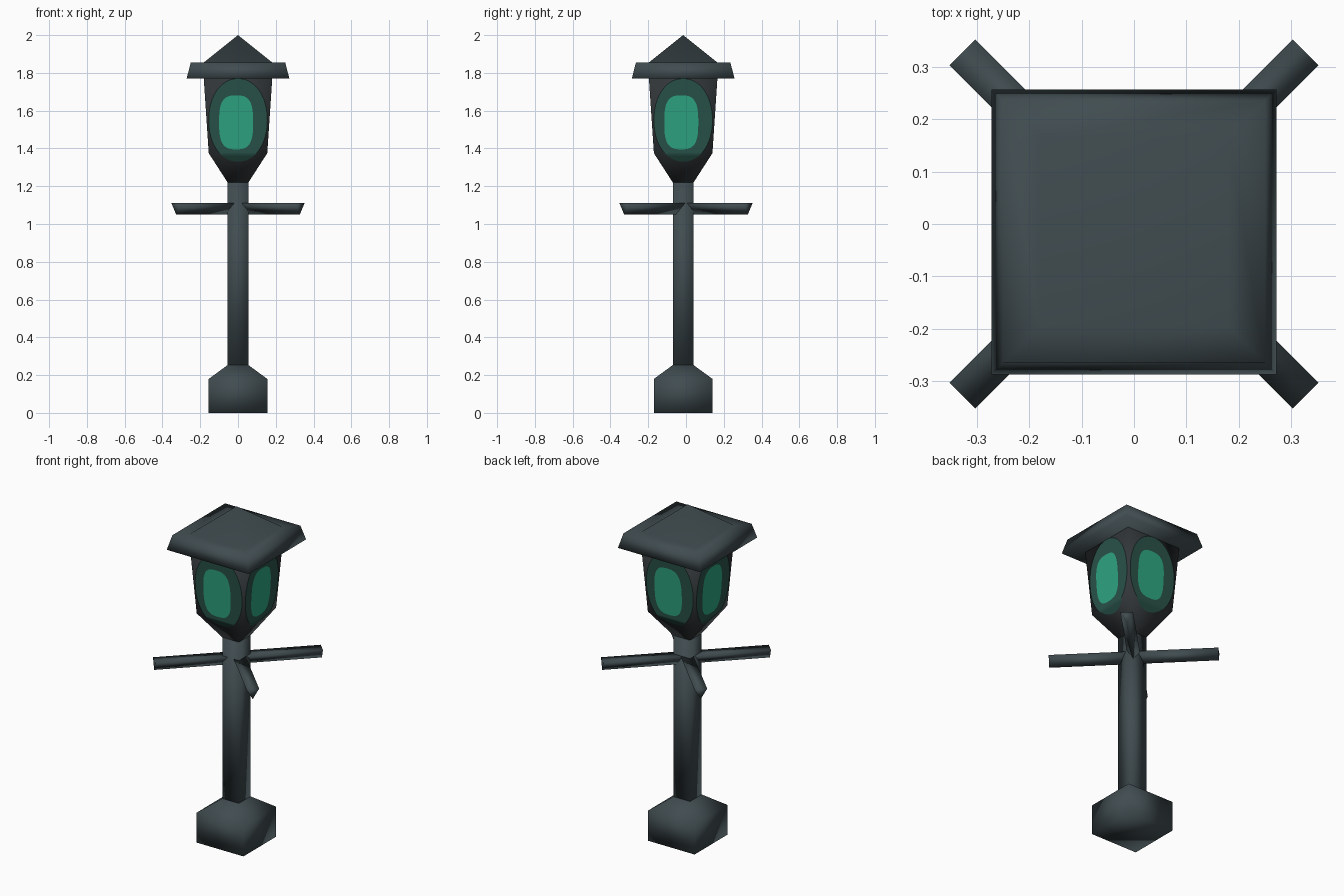
import bpy
import math

if "Cube" in bpy.data.objects:
    bpy.data.objects.remove(bpy.data.objects["Cube"])

CY = -0.015  # the post sits slightly forward of the arms


def material(name, rgb):
    m = bpy.data.materials.new(name)
    m.diffuse_color = (*rgb, 1)
    m.use_nodes = True
    m.node_tree.nodes["Principled BSDF"].inputs["Base Color"].default_value = m.diffuse_color
    return m


IRON = material("dark slate iron", (0.052, 0.073, 0.081))
FRAME = material("charcoal lantern frame", (0.032, 0.038, 0.041))
RIM = material("dim green glass", (0.022, 0.085, 0.066))
GLOW = material("bright green glow", (0.027, 0.38, 0.22))


def make(name, verts, faces, mat, smooth=True):
    me = bpy.data.meshes.new(name)
    me.from_pydata(verts, [], faces)
    me.materials.append(mat)
    for p in me.polygons:
        p.use_smooth = smooth
    ob = bpy.data.objects.new(name, me)
    bpy.context.collection.objects.link(ob)
    return ob


def square_loft(name, profile, mat):
    """Stack of square rings given as (half width, height); half width 0 is a tip."""
    verts, faces, last = [], [], None
    for r, z in profile:
        start = len(verts)
        if r == 0:
            verts.append((0, CY, z))
            ring = [start] * 4
        else:
            verts += [(sx * r, CY + sy * r, z)
                      for sx, sy in ((-1, -1), (1, -1), (1, 1), (-1, 1))]
            ring = list(range(start, start + 4))
        if last is None:
            faces.append(ring[::-1])
        else:
            for i in range(4):
                j = (i + 1) % 4
                f = [last[i], last[j], ring[j], ring[i]]
                faces.append(f[:3] if r == 0 else f)
        last = ring
    if profile[-1][0]:
        faces.append(last)
    return make(name, verts, faces, mat)


# Post, from the ground up
square_loft("base", [(0.155, 0), (0.155, 0.18), (0.055, 0.253)], IRON)
square_loft("pole", [(0.055, 0.24), (0.055, 1.225)], IRON)
WALL = [(0.055, 1.22), (0.155, 1.375), (0.182, 1.78)]
square_loft("lantern_body", WALL, FRAME)
square_loft("roof", [(0.272, 1.77), (0.25, 1.855), (0.18, 1.856), (0, 2.0)], IRON)


def wall_at(z):
    for (r0, z0), (r1, z1) in zip(WALL, WALL[1:]):
        if z <= z1:
            return r0 + (r1 - r0) * (z - z0) / (z1 - z0)
    return WALL[-1][0]


def glass(name, mat, cx, cz, half_w, half_h, power, lift):
    """Rounded pane that follows the lantern wall, repeated on four sides."""
    n = 24
    heights = [cz - half_h * math.cos(math.pi * i / n) for i in range(n + 1)]
    heights = sorted(heights + [1.375])
    for side in range(4):
        a = side * math.pi / 2
        c, s = math.cos(a), math.sin(a)
        verts = []
        for z in heights:
            t = min(1, abs((z - cz) / half_h))
            w = half_w * max(0.001, 1 - t ** power) ** (1 / power) if z >= cz - half_h else 0.001
            d = -(wall_at(z) + lift)
            for x in (cx - w, cx + w):
                verts.append((x * c - d * s, CY + x * s + d * c, z))
        faces = [(2 * i, 2 * i + 1, 2 * i + 3, 2 * i + 2)
                 for i in range(len(heights) - 1) if heights[i] >= cz - half_h - 1e-6]
        make(f"{name}_{side + 1}", verts, faces, mat)


# Green glass: dim rim behind, bright glow in front
glass("glass_rim", RIM, 0, 1.55, 0.155, 0.22, 2.1, 0.002)
glass("glass_glow", GLOW, -0.01, 1.538, 0.09, 0.143, 3.0, 0.004)

# Four diagonal arms with a triangular section, flat side up
for k in range(4):
    a = math.pi / 4 + k * math.pi / 2
    c, s = math.cos(a), math.sin(a)
    verts = []
    for d in (0.0, 0.463):
        for w, z in ((-0.035, 1.11), (0.035, 1.11), (0, 1.05)):
            verts.append((d * c - w * s, d * s + w * c, z))
    make(f"arm_{k + 1}", verts,
         [(0, 1, 2), (5, 4, 3), (0, 3, 4, 1), (1, 4, 5, 2), (2, 5, 3, 0)], IRON)
